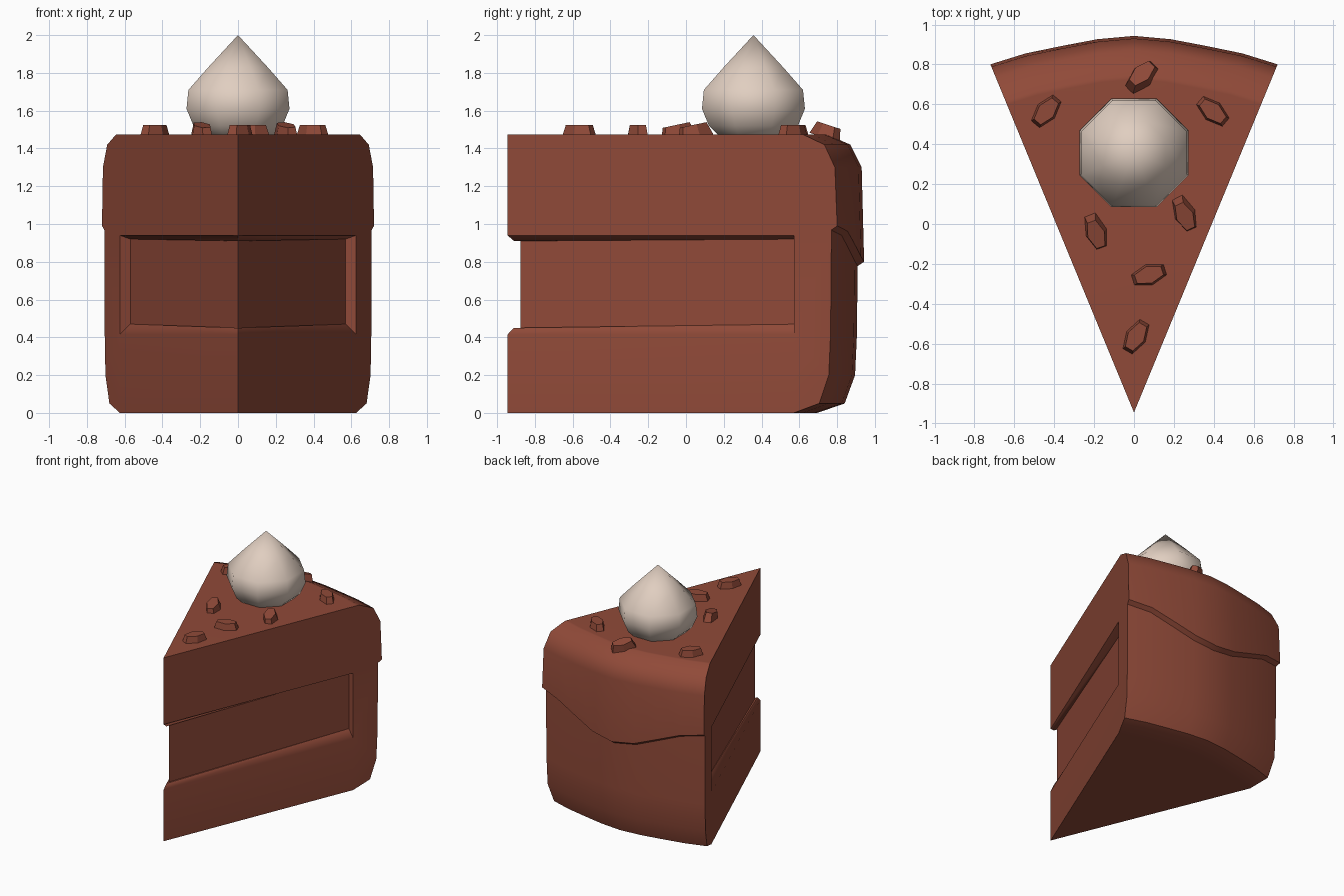
import bpy, bmesh, math
from mathutils import Matrix, Vector

if "Cube" in bpy.data.objects:
    bpy.data.objects.remove(bpy.data.objects["Cube"])

A = math.atan(0.4126)          # half angle of the slice
TIP = -0.945                   # y of the pointed end
SEG = 8


def material(name, col):
    m = bpy.data.materials.new(name)
    m.diffuse_color = (*col, 1)
    m.use_nodes = True
    m.node_tree.nodes["Principled BSDF"].inputs["Base Color"].default_value = m.diffuse_color
    return m


brown = material("chocolate brown", (0.28, 0.068, 0.04))
cream = material("whipped cream", (0.75, 0.62, 0.53))


def finish(bm, name, mat, angle=50, weighted=False):
    bmesh.ops.remove_doubles(bm, verts=bm.verts, dist=0.0005)
    bmesh.ops.recalc_face_normals(bm, faces=bm.faces)
    me = bpy.data.meshes.new(name)
    bm.to_mesh(me)
    bm.free()
    ob = bpy.data.objects.new(name, me)
    bpy.context.collection.objects.link(ob)
    me.materials.append(mat)
    bpy.ops.object.select_all(action='DESELECT')
    ob.select_set(True)
    bpy.context.view_layer.objects.active = ob
    bpy.ops.object.shade_smooth_by_angle(angle=math.radians(angle))
    if weighted:
        w = ob.modifiers.new("weighted", 'WEIGHTED_NORMAL')
        w.keep_sharp = True
    return ob


def polar(r, t, z):
    """Point at radius r from the tip; t runs -1..1 across the slice."""
    r *= 1 - 0.008 * math.sin(math.pi * t) ** 2
    return Vector((r * math.sin(A * t), TIP + r * math.cos(A * t), z))


def face(bm, pts):
    bm.faces.new([bm.verts.new(p) for p in pts])


ts = [-1 + 2 * i / SEG for i in range(SEG + 1)]

# Cake slice: curved back, flat sides with a recessed filling band
prof = [(1.64, 0), (1.785, 0.05), (1.84, 0.2), (1.85, 0.415),
        (1.855, 0.94), (1.845, 1.3), (1.79, 1.42), (1.67, 1.475)]
bm = bmesh.new()
for (r0, z0), (r1, z1) in zip(prof, prof[1:]):
    for a, b in zip(ts, ts[1:]):
        face(bm, [polar(r0, a, z0), polar(r0, b, z0), polar(r1, b, z1), polar(r1, a, z1)])
for r, z in (prof[0], prof[-1]):
    face(bm, [polar(0, 0, z)] + [polar(r, t, z) for t in ts])
for s in (-1, 1):
    edge = [polar(r, s, z) for r, z in prof]
    lo, hi = 0.415, 0.94
    tip_lo, tip_hi = polar(0, 0, lo), polar(0, 0, hi)
    end_lo, end_hi = polar(1.64, s, lo), polar(1.64, s, hi)
    in_lo, in_hi = Vector((0.57 * s, 0.595, 0.47)), Vector((0.57 * s, 0.595, 0.92))
    mid_lo, mid_hi = Vector((0, -0.91, 0.45)), Vector((0, -0.91, 0.91))
    deep_lo, deep_hi = Vector((0, -0.875, 0.45)), Vector((0, -0.875, 0.91))
    face(bm, [polar(0, 0, 0)] + edge[:4] + [end_lo, tip_lo])
    face(bm, [tip_hi, end_hi] + edge[4:] + [polar(0, 0, 1.475)])
    face(bm, [end_lo, edge[3], edge[4], end_hi])
    face(bm, [tip_lo, end_lo, in_lo, mid_lo])
    face(bm, [tip_hi, end_hi, in_hi, mid_hi])
    face(bm, [end_lo, end_hi, in_hi, in_lo])
    face(bm, [mid_lo, in_lo, deep_lo])
    face(bm, [mid_hi, in_hi, deep_hi])
    face(bm, [deep_lo, in_lo, in_hi, deep_hi])
finish(bm, "cake_slice", brown, 50, True)

# Frosting over the back, with a wavy lower lip
bm = bmesh.new()
loops = []
for t in ts:
    zl = 0.87 - 0.095 * math.cos(math.pi * t)
    sec = [(1.85, zl), (1.888, zl + 0.025), (1.875, 1.3), (1.815, 1.42),
           (1.69, 1.475), (1.67, 1.475), (1.79, 1.42), (1.845, 1.3)]
    loops.append([polar(r, t, z) for r, z in sec])
for p, q in zip(loops, loops[1:]):
    for i in range(len(p)):
        j = (i + 1) % len(p)
        face(bm, [p[i], p[j], q[j], q[i]])
face(bm, loops[0])
face(bm, loops[-1])
finish(bm, "frosting", brown, 50, True)

# Cream dollop: eight-sided pointed drop
bm = bmesh.new()
drop = [(0.18, 1.45), (0.255, 1.52), (0.295, 1.61), (0.284, 1.71), (0.17, 1.83)]
rings = [[Vector((r * math.cos(math.pi * (k + 0.5) / 4), 0.357 + r * math.sin(math.pi * (k + 0.5) / 4), z))
          for k in range(8)] for r, z in drop]
for p, q in zip(rings, rings[1:]):
    for k in range(8):
        j = (k + 1) % 8
        face(bm, [p[k], p[j], q[j], q[k]])
for k in range(8):
    face(bm, [rings[-1][k], rings[-1][(k + 1) % 8], Vector((0, 0.357, 2.0))])
face(bm, rings[0])
finish(bm, "cream_dollop", cream, 60)

# Chocolate bits: stretched six-sided frustums (x, y, turn, pitch)
bits = [(-0.44, 0.565, 50, 0), (0.04, 0.745, 45, -18), (0.395, 0.565, -40, 0),
        (0.255, 0.045, -65, 12), (-0.19, -0.045, -70, 12), (0.075, -0.255, 18, 0),
        (0.01, -0.565, 60, 0)]
for n, (x, y, turn, pitch) in enumerate(bits):
    bm = bmesh.new()
    bmesh.ops.create_cone(bm, cap_ends=True, segments=6, radius1=0.105, radius2=0.08,
                          depth=0.07, matrix=Matrix.Diagonal((1, 0.55, 1, 1)))
    m = (Matrix.Translation((x, y, 1.49)) @ Matrix.Rotation(math.radians(pitch), 4, 'X')
         @ Matrix.Rotation(math.radians(turn), 4, 'Z'))
    bmesh.ops.transform(bm, matrix=m, verts=bm.verts)
    finish(bm, f"chocolate_bit_{n + 1}", brown, 30)
